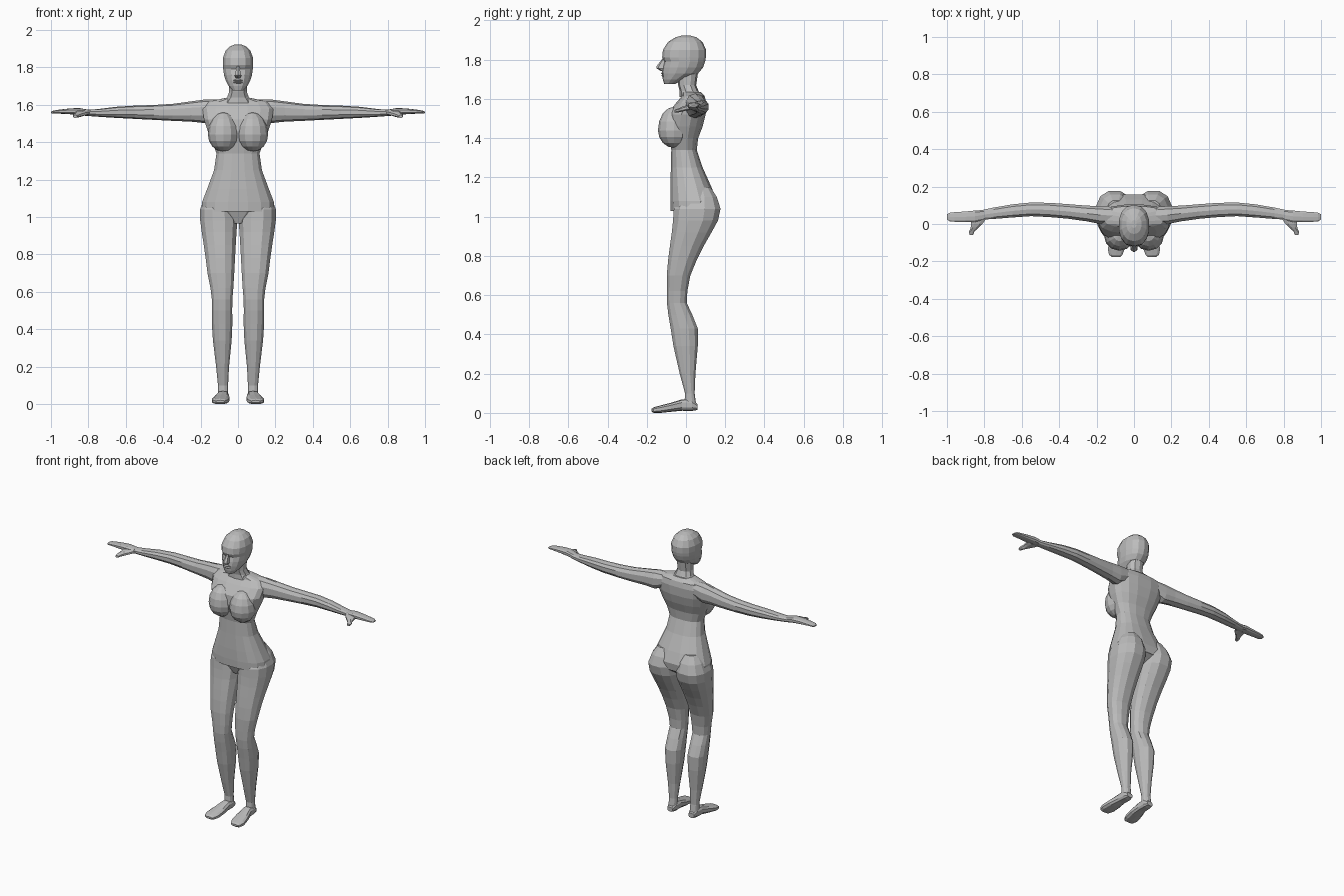
import bpy, bmesh, math

grey = bpy.data.materials.new("body grey")
grey.diffuse_color = (0.5, 0.5, 0.5, 1)


def finish(name, bm, mirror):
    bmesh.ops.recalc_face_normals(bm, faces=bm.faces[:])
    me = bpy.data.meshes.new(name)
    bm.to_mesh(me)
    bm.free()
    me.materials.append(grey)
    ob = bpy.data.objects.new(name, me)
    bpy.context.collection.objects.link(ob)
    if mirror:
        ob.modifiers.new("mirror", 'MIRROR').use_mirror_merge = False
    return ob


def spow(v, p):
    return math.copysign(abs(v) ** p, v)


def loft(name, axis, rings, n=12, p=0.85, mirror=False):
    """Rings are (position on axis, min a, max a, min b, max b)."""
    bm = bmesh.new()
    loops = []
    for t, a0, a1, b0, b1 in rings:
        loop = []
        for i in range(n):
            g = 2 * math.pi * (i + 0.5) / n
            # scale so the flat sides reach the given limits
            k = math.cos(math.pi / n) ** p
            a = (a0 + a1) / 2 + (a1 - a0) / 2 * spow(math.cos(g), p) / k
            b = (b0 + b1) / 2 + (b1 - b0) / 2 * spow(math.sin(g), p) / k
            co = {'X': (t, a, b), 'Y': (a, t, b), 'Z': (a, b, t)}[axis]
            loop.append(bm.verts.new(co))
        loops.append(loop)
    for r, s in zip(loops, loops[1:]):
        for i in range(n):
            j = (i + 1) % n
            bm.faces.new((r[i], r[j], s[j], s[i]))
    bm.faces.new(loops[0])
    bm.faces.new(loops[-1])
    return finish(name, bm, mirror)


def upright(rows):
    """(z, half width, front y, back y) to symmetric rings."""
    return [(z, -w, w, f, b) for z, w, f, b in rows]


# torso, with a small step at the lower edge of the belly
loft("torso", 'Z', upright([
    (0.965, 0.03, -0.03, 0.06), (1.028, 0.17, -0.055, 0.145),
    (1.03, 0.193, -0.078, 0.15), (1.08, 0.192, -0.08, 0.157),
    (1.15, 0.165, -0.08, 0.13), (1.25, 0.128, -0.077, 0.085),
    (1.34, 0.115, -0.075, 0.055), (1.40, 0.137, -0.085, 0.062),
    (1.46, 0.162, -0.10, 0.085), (1.52, 0.182, -0.095, 0.10),
    (1.58, 0.19, -0.05, 0.103), (1.615, 0.165, -0.02, 0.095),
    (1.635, 0.075, -0.02, 0.075)]), n=16, p=0.8)

# bust
bm = bmesh.new()
bmesh.ops.create_uvsphere(bm, u_segments=12, v_segments=8, radius=1)
for v in bm.verts:
    x, y, z = v.co
    v.co = (0.078 + 0.083 * x, -0.06 + 0.083 * y,
            1.44 + (0.12 if z > 0 else 0.09) * z)
finish("bust", bm, True)

# neck
loft("neck", 'Z', upright([
    (1.61, 0.085, -0.03, 0.08), (1.64, 0.058, -0.03, 0.062),
    (1.67, 0.047, -0.038, 0.05), (1.74, 0.048, -0.045, 0.06)]), n=10)

# head
loft("head", 'Z', upright([
    (1.675, 0.028, -0.11, -0.06), (1.70, 0.05, -0.117, -0.005),
    (1.73, 0.066, -0.12, 0.06), (1.76, 0.075, -0.117, 0.085),
    (1.79, 0.079, -0.109, 0.095), (1.812, 0.081, -0.119, 0.099),
    (1.85, 0.081, -0.115, 0.10), (1.89, 0.066, -0.09, 0.082),
    (1.914, 0.04, -0.052, 0.052), (1.923, 0.014, -0.02, 0.02)]), n=14, p=0.9)

# nose
loft("nose", 'Z', upright([
    (1.743, 0.012, -0.128, -0.10), (1.756, 0.018, -0.148, -0.10),
    (1.765, 0.015, -0.148, -0.10), (1.808, 0.007, -0.117, -0.10)]), n=6)

# lips
loft("lips", 'Z', upright([
    (1.712, 0.012, -0.117, -0.09), (1.719, 0.026, -0.127, -0.09),
    (1.725, 0.022, -0.121, -0.09), (1.731, 0.024, -0.128, -0.09),
    (1.738, 0.01, -0.12, -0.09)]), n=8)

# legs including the buttocks
loft("leg", 'Z', [
    (1.15, 0.05, 0.145, 0.0, 0.125), (1.10, 0.02, 0.18, -0.03, 0.157),
    (1.04, 0.006, 0.203, -0.062, 0.176), (0.98, 0.003, 0.202, -0.066, 0.163),
    (0.92, 0.008, 0.194, -0.072, 0.13), (0.85, 0.012, 0.183, -0.082, 0.09),
    (0.78, 0.016, 0.173, -0.091, 0.055), (0.70, 0.02, 0.163, -0.098, 0.022),
    (0.62, 0.025, 0.147, -0.098, 0.007), (0.56, 0.03, 0.14, -0.097, 0.004),
    (0.50, 0.031, 0.14, -0.09, 0.032), (0.43, 0.03, 0.14, -0.078, 0.06),
    (0.34, 0.034, 0.134, -0.064, 0.06), (0.20, 0.048, 0.117, -0.032, 0.048),
    (0.10, 0.053, 0.107, -0.005, 0.044), (0.04, 0.053, 0.107, -0.008, 0.052)],
    n=12, mirror=True)

# feet
loft("foot", 'Y', [
    (0.058, 0.06, 0.1, 0.015, 0.045), (0.03, 0.051, 0.109, 0.011, 0.07),
    (-0.02, 0.05, 0.112, 0.012, 0.068), (-0.08, 0.046, 0.13, 0.006, 0.05),
    (-0.135, 0.05, 0.14, 0.0, 0.036), (-0.165, 0.062, 0.133, 0.0, 0.028),
    (-0.176, 0.072, 0.118, 0.008, 0.02)], n=10, p=0.7, mirror=True)

# arms
loft("arm", 'X', [
    (0.10, 0.0, 0.09, 1.54, 1.625), (0.18, 0.0, 0.096, 1.505, 1.625),
    (0.25, 0.014, 0.098, 1.512, 1.616), (0.35, 0.028, 0.106, 1.516, 1.603),
    (0.45, 0.037, 0.113, 1.521, 1.597), (0.55, 0.042, 0.115, 1.526, 1.594),
    (0.65, 0.035, 0.105, 1.531, 1.588), (0.75, 0.027, 0.088, 1.537, 1.576),
    (0.82, 0.023, 0.073, 1.542, 1.572)], n=10, mirror=True)

# hands
loft("hand", 'X', [
    (0.80, 0.022, 0.075, 1.541, 1.573), (0.85, 0.011, 0.072, 1.547, 1.582),
    (0.90, 0.01, 0.067, 1.55, 1.58), (0.96, 0.012, 0.063, 1.553, 1.573),
    (0.985, 0.014, 0.06, 1.553, 1.569), (1.0, 0.024, 0.052, 1.555, 1.563)],
    n=10, p=0.7, mirror=True)

# thumbs
loft("thumb", 'Y', [
    (0.03, 0.79, 0.87, 1.545, 1.57), (0.0, 0.81, 0.872, 1.54, 1.566),
    (-0.02, 0.832, 0.873, 1.535, 1.56), (-0.04, 0.853, 0.882, 1.531, 1.551),
    (-0.058, 0.86, 0.88, 1.53, 1.544)], n=8, mirror=True)
